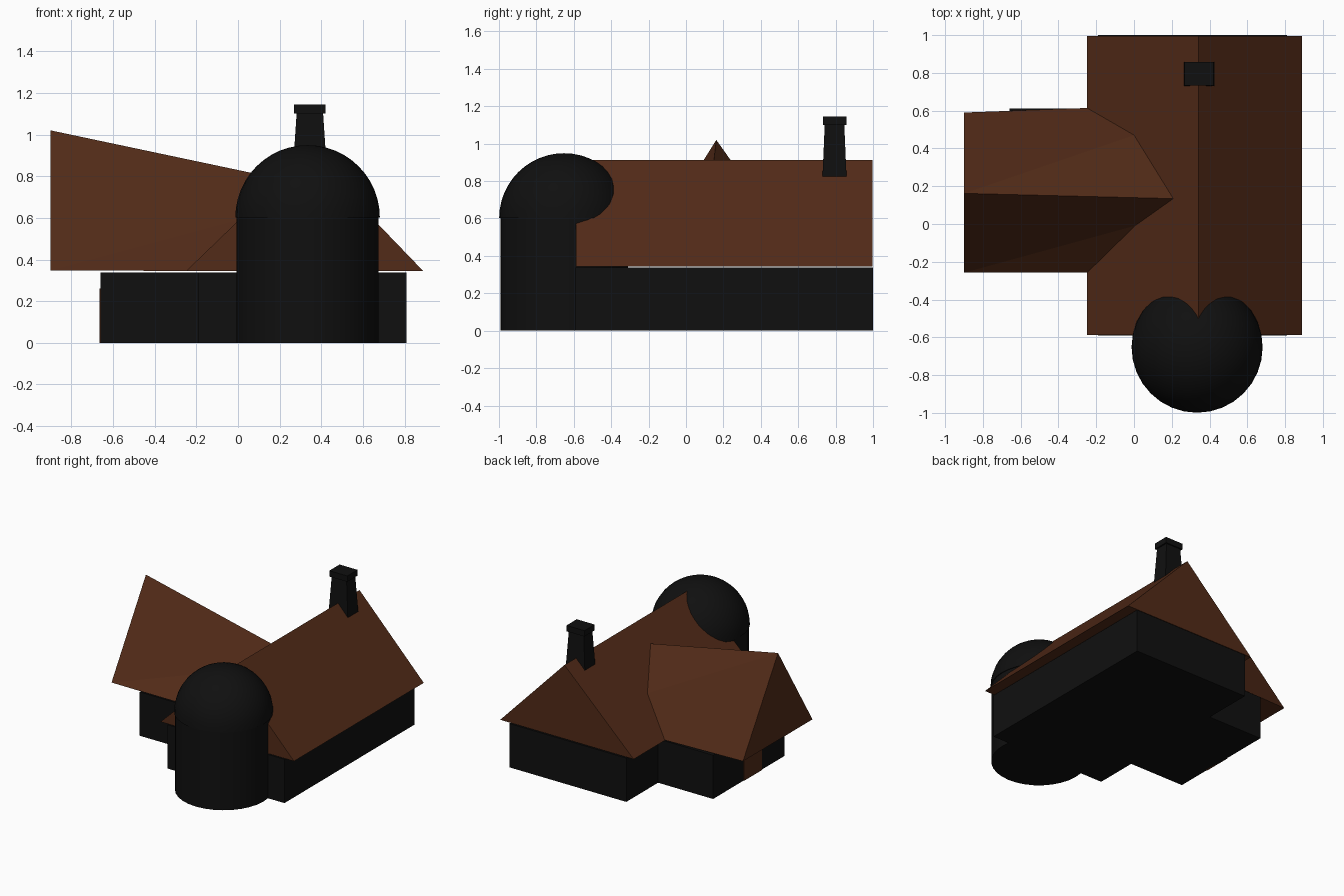
import bpy, bmesh, math
from mathutils import Matrix

if "Cube" in bpy.data.objects:
    bpy.data.objects.remove(bpy.data.objects["Cube"])


def material(name, col):
    m = bpy.data.materials.new(name)
    m.diffuse_color = (*col, 1)
    m.use_nodes = True
    m.node_tree.nodes["Principled BSDF"].inputs["Base Color"].default_value = m.diffuse_color
    return m


BROWN = material("brown_shingle", (0.085, 0.024, 0.009))
BLACK = material("black_plaster", (0.005, 0.005, 0.005))


def finish(name, bm, mat):
    bmesh.ops.recalc_face_normals(bm, faces=bm.faces)
    me = bpy.data.meshes.new(name)
    bm.to_mesh(me)
    bm.free()
    ob = bpy.data.objects.new(name, me)
    bpy.context.collection.objects.link(ob)
    me.materials.append(mat)
    return ob


def mesh(name, verts, faces, mat):
    bm = bmesh.new()
    vs = [bm.verts.new(v) for v in verts]
    for f in faces:
        bm.faces.new([vs[i] for i in f])
    return finish(name, bm, mat)


def box(name, x, y, z, mat, top_inset=(0, 0)):
    """Box from ranges; top_inset narrows the top in x and y."""
    a, b = top_inset
    rings = [[(x[0] + i, y[0] + j, h), (x[1] - i, y[0] + j, h),
              (x[1] - i, y[1] - j, h), (x[0] + i, y[1] - j, h)]
             for h, i, j in ((z[0], 0, 0), (z[1], a, b))]
    faces = [(0, 1, 2, 3), (4, 5, 6, 7)]
    faces += [(i, (i + 1) % 4, (i + 1) % 4 + 4, i + 4) for i in range(4)]
    return mesh(name, rings[0] + rings[1], faces, mat)


# Walls of the main house and the side wing
WALL = 0.338
box("main_walls", (-0.19, 0.81), (-0.59, 1.0), (0, WALL), BLACK)
box("wing_walls", (-0.66, -0.18), (-0.257, 0.612), (0, WALL), BLACK)
box("door", (-0.665, -0.65), (0.02, 0.24), (0, 0.26), BROWN)

# Main gable roof
EAVE = 0.344
main = [p for y in (-0.588, 0.996)
        for p in ((-0.25, y, EAVE), (0.89, y, EAVE), (0.341, y, 0.914))]
mesh("main_roof", main,
     [(0, 1, 2), (3, 4, 5), (0, 1, 4, 3), (1, 2, 5, 4), (2, 0, 3, 5)], BROWN)

# Wing roof, ridge falling towards the main house, slopes folded in triangles
wing = [(-0.9, -0.258, 0.347), (-0.9, 0.59, 0.347), (-0.9, 0.162, 1.02),
        (0.5, -0.258, EAVE), (0.5, 0.642, EAVE), (0.5, 0.127, 0.724)]
mesh("wing_roof", wing,
     [(0, 1, 2), (3, 4, 5), (0, 1, 4, 3),
      (0, 3, 5), (0, 5, 2), (2, 4, 1), (2, 5, 4)], BROWN)

# Round tower
TX, TY, TZ = 0.334, -0.652, 0.602
bm = bmesh.new()
bmesh.ops.create_cone(bm, cap_ends=True, segments=32, radius1=0.341, radius2=0.341,
                      depth=TZ, matrix=Matrix.Translation((TX, TY, TZ / 2)))
tower = finish("tower", bm, BLACK)

# Dome: upper half of a sphere
bm = bmesh.new()
bmesh.ops.create_uvsphere(bm, u_segments=32, v_segments=24, radius=0.347)
bmesh.ops.delete(bm, geom=[v for v in bm.verts if v.co.z < -1e-4], context='VERTS')
bmesh.ops.holes_fill(bm, edges=[e for e in bm.edges if e.is_boundary], sides=0)
bmesh.ops.translate(bm, verts=bm.verts, vec=(TX, TY, TZ))
dome = finish("tower_dome", bm, BLACK)

# Chimney with cap
box("chimney", (0.26, 0.43), (0.728, 0.86), (0.78, 1.11), BLACK, (0.022, 0.014))
box("chimney_cap", (0.268, 0.421), (0.732, 0.857), (1.1, 1.145), BLACK)

# Smooth the round parts only
for ob in (tower, dome):
    bpy.ops.object.select_all(action='DESELECT')
    ob.select_set(True)
    bpy.context.view_layer.objects.active = ob
    bpy.ops.object.shade_smooth_by_angle(angle=math.radians(35))
